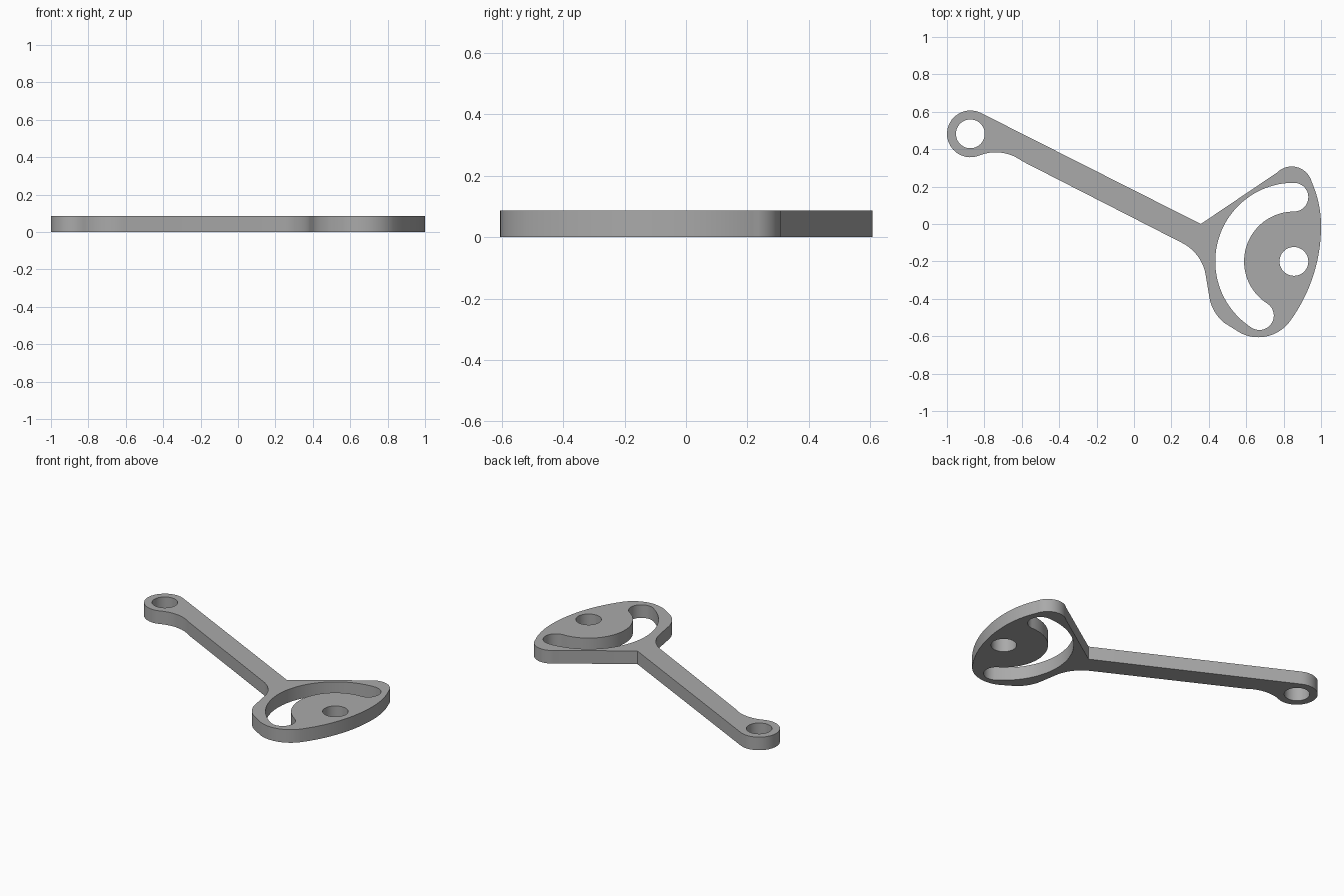
import bpy, bmesh, math
from mathutils import Vector

cube = bpy.data.objects.get("Cube")
if cube:
    bpy.data.objects.remove(cube, do_unlink=True)

THICK = 0.087
HOLE_R = 0.077
RING = (-0.875, 0.482)     # small end of the arm
PIVOT = (0.855, -0.2)      # hole in the slotted head
SLOT_R = 0.3435            # slot centreline radius
SLOT_END = math.radians(237.5)


def polar(c, r, a):
    return Vector((c[0] + r * math.cos(a), c[1] + r * math.sin(a)))


def arc(c, r, a0, a1, n=24):
    return [polar(c, r, a0 + (a1 - a0) * i / n) for i in range(n + 1)]


def arc3(p, q, s, n=20):
    """Arc from p through q to s."""
    p, q, s = Vector(p), Vector(q), Vector(s)
    u, v = q - p, s - p
    d = 2 * u.cross(v)
    c = p + Vector((v.y * u.length_squared - u.y * v.length_squared,
                    u.x * v.length_squared - v.x * u.length_squared)) / d
    a0 = math.atan2(*(p - c).yx)
    a1 = math.atan2(*(s - c).yx)
    sweep = (a1 - a0) % math.tau
    if d < 0:
        sweep -= math.tau
    return arc(c, (p - c).length, a0, a0 + sweep, n)


# Outer outline: arcs joined by straight edges, counter-clockwise
outline = []
for three in (
    ((-0.817, 0.593), (-1.0, 0.482), (-0.83, 0.365)),     # arm end
    ((-0.83, 0.365), (-0.73, 0.383), (-0.60, 0.337)),     # arm end fillet
    ((0.255, -0.10), (0.343, -0.175), (0.385, -0.285)),   # neck fillet
    ((0.402, -0.385), (0.433, -0.472), (0.485, -0.53)),   # lower left corner
    ((0.565, -0.58), (0.68, -0.605), (0.83, -0.525)),     # lower lobe
    ((0.83, -0.525), (0.957, -0.28), (1.0, 0.0)),         # outer edge
    ((1.0, 0.0), (0.985, 0.12), (0.95, 0.225)),
    ((0.95, 0.225), (0.888, 0.298), (0.765, 0.275)),      # upper lobe
):
    outline += arc3(*three)
outline.append(Vector((0.357, 0.0)))                      # inner corner

# Curved slot with round ends
top = math.pi / 2
slot = arc(PIVOT, SLOT_R + HOLE_R, top, SLOT_END, 40)
slot += arc(polar(PIVOT, SLOT_R, SLOT_END), HOLE_R, SLOT_END, SLOT_END + math.pi)
slot += arc(PIVOT, SLOT_R - HOLE_R, SLOT_END, top, 40)
slot += arc(polar(PIVOT, SLOT_R, top), HOLE_R, -top, top)

holes = [arc(c, HOLE_R, 0, math.tau, 48) for c in (RING, PIVOT)]

# Flat plate cut by the slot and holes
curve = bpy.data.curves.new("slotted_arm_profile", 'CURVE')
curve.dimensions = '2D'
curve.fill_mode = 'BOTH'
curve.extrude = THICK / 2
for loop in [outline, slot] + holes:
    pts = [p for i, p in enumerate(loop) if (p - loop[i - 1]).length > 1e-4]
    spline = curve.splines.new('POLY')
    spline.points.add(len(pts) - 1)
    for sp, p in zip(spline.points, pts):
        sp.co = (p.x, p.y, 0, 1)
    spline.use_cyclic_u = True

arm = bpy.data.objects.new("slotted_arm", curve)
bpy.context.collection.objects.link(arm)
bpy.ops.object.select_all(action='DESELECT')
arm.select_set(True)
bpy.context.view_layer.objects.active = arm
bpy.ops.object.convert(target='MESH')
arm = bpy.context.object

# Weld caps to walls and stand the plate on the floor
bm = bmesh.new()
bm.from_mesh(arm.data)
bmesh.ops.remove_doubles(bm, verts=bm.verts, dist=1e-5)
bmesh.ops.translate(bm, verts=bm.verts, vec=(0, 0, THICK / 2))
bmesh.ops.recalc_face_normals(bm, faces=bm.faces)
bm.to_mesh(arm.data)
bm.free()

grey = bpy.data.materials.new("plain_grey")
grey.use_nodes = True
colour = (0.4, 0.4, 0.4, 1)
grey.diffuse_color = colour
grey.node_tree.nodes["Principled BSDF"].inputs["Base Color"].default_value = colour
arm.data.materials.clear()
arm.data.materials.append(grey)
bpy.ops.object.shade_smooth_by_angle(angle=math.radians(30))
